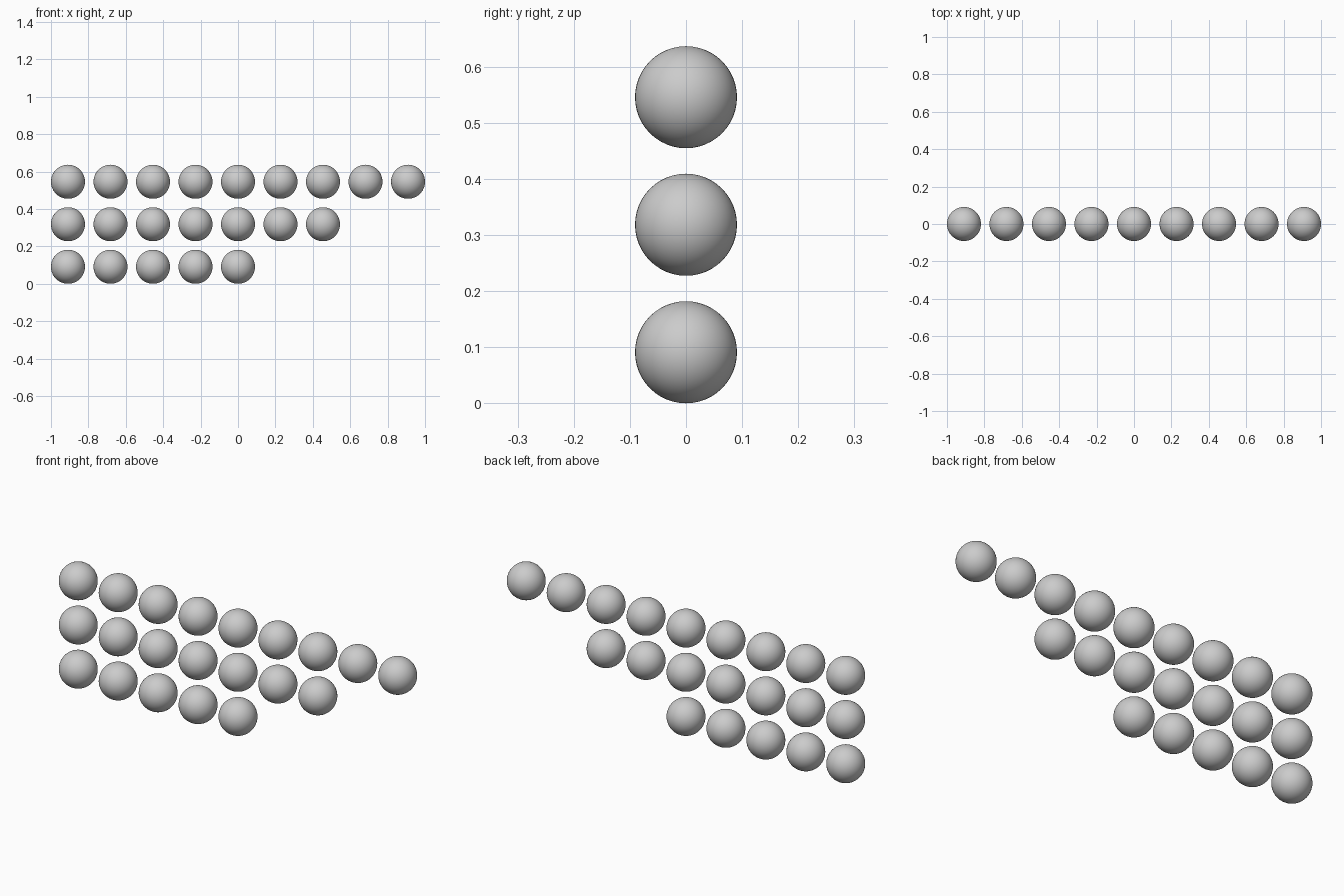
import bpy

if "Cube" in bpy.data.objects:
    bpy.data.objects.remove(bpy.data.objects["Cube"])

RADIUS = 1 / 11            # nine balls span 2 units
STEP = 2.5 * RADIUS        # centre-to-centre spacing
START_X = -1 + RADIUS


def ball(name, x, z):
    bpy.ops.mesh.primitive_uv_sphere_add(
        segments=48, ring_count=24, radius=RADIUS, location=(x, 0, z))
    obj = bpy.context.object
    obj.name = name
    bpy.ops.object.shade_smooth()


# Left-aligned rows of balls, bottom to top: 5, 7, 9
rows = (("bottom", 5), ("middle", 7), ("top", 9))
for row, (label, count) in enumerate(rows):
    for i in range(count):
        ball(f"{label}_row_ball_{i + 1}", START_X + i * STEP, RADIUS + row * STEP)
